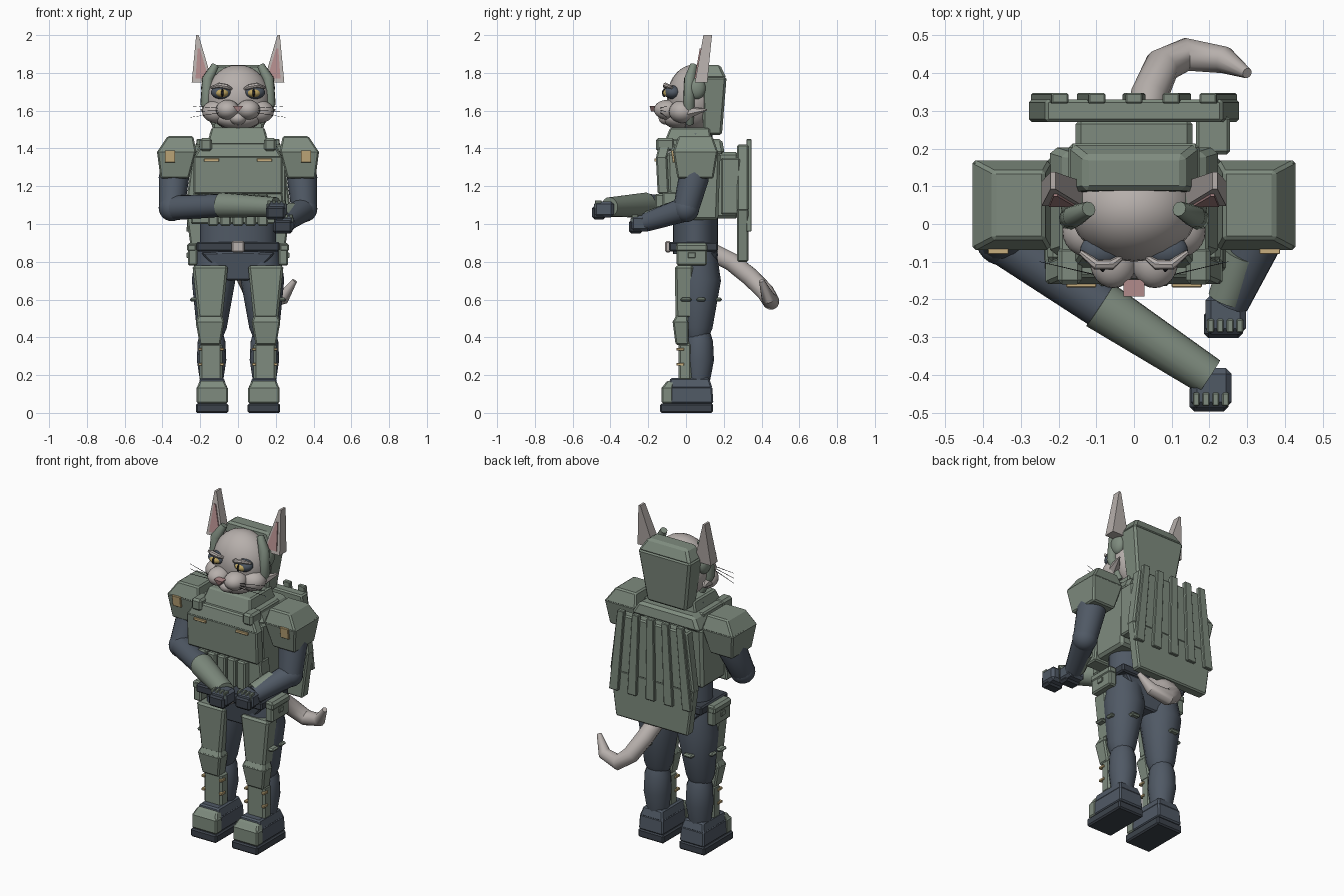
import bpy, bmesh, math
from mathutils import Vector

old = bpy.data.objects.get("Cube")
if old:
    bpy.data.objects.remove(old, do_unlink=True)


def material(name, red, green, blue):
    mat = bpy.data.materials.new(name)
    mat.diffuse_color = (red, green, blue, 1)
    mat.use_nodes = True
    shader = mat.node_tree.nodes["Principled BSDF"]
    shader.inputs["Base Color"].default_value = (red, green, blue, 1)
    return mat


GREEN = material("armor green", .21, .26, .21)
SUIT = material("suit slate", .08, .1, .13)
DARK = material("belt dark", .045, .055, .07)
FUR = material("fur grey", .47, .43, .41)
PINK = material("skin pink", .44, .26, .26)
TAN = material("patch tan", .58, .43, .21)
IRIS = material("iris gold", .52, .38, .12)
BLACK = material("black", .015, .015, .018)


def finish(name, shape, mat, both, smooth=False, bevel=0):
    """Turn a bmesh into one object, or into a mirrored left and right pair."""
    for sign, prefix in ((1, "left_"), (-1, "right_")) if both else ((1, ""),):
        part = shape.copy()
        bmesh.ops.scale(part, vec=(sign, 1, 1), verts=part.verts)
        bmesh.ops.recalc_face_normals(part, faces=part.faces)
        mesh = bpy.data.meshes.new(prefix + name)
        part.to_mesh(mesh)
        part.free()
        mesh.materials.append(mat)
        if smooth:
            mesh.shade_smooth()
            mesh.set_sharp_from_angle(angle=math.radians(40))
        ob = bpy.data.objects.new(prefix + name, mesh)
        bpy.context.collection.objects.link(ob)
        if bevel:
            mod = ob.modifiers.new("Bevel", "BEVEL")
            mod.width, mod.segments = bevel, 1
    shape.free()


def skin(rings):
    """Join successive rings of points and cap both ends."""
    shape = bmesh.new()
    loops = [[shape.verts.new(point) for point in ring] for ring in rings]
    for low, high in zip(loops, loops[1:]):
        for i in range(len(low)):
            shape.faces.new((low[i - 1], low[i], high[i], high[i - 1]))
    shape.faces.new(loops[0])
    shape.faces.new(loops[-1])
    return shape


def block(name, mat, at, size, top=(1, 1), lean=(0, 0), bevel=.008, both=False):
    """Box standing on its base centre; the top can be scaled and shifted."""
    x, y, z = at
    wide, deep, tall = (size[0] / 2, size[1] / 2, size[2])
    corners = ((-1, -1), (1, -1), (1, 1), (-1, 1))
    base = [(x + i * wide, y + j * deep, z) for i, j in corners]
    lid = [(x + lean[0] + i * wide * top[0], y + lean[1] + j * deep * top[1], z + tall)
           for i, j in corners]
    finish(name, skin([base, lid]), mat, both, bevel=bevel)


def sweep(name, mat, path, radii, sides=16, flat=1, both=False):
    """Round tube along a path, one radius per point; flat squashes its depth."""
    path = [Vector(point) for point in path]
    across = (path[1] - path[0]).orthogonal()
    rings = []
    for i, point in enumerate(path):
        along = (path[min(i + 1, len(path) - 1)] - path[max(i - 1, 0)]).normalized()
        across = (across - along * across.dot(along)).normalized()
        over = along.cross(across)
        ring = []
        for k in range(sides):
            turn = math.tau * k / sides
            offset = radii[i] * (math.cos(turn) * across + math.sin(turn) * over)
            offset.y *= flat
            ring.append(point + offset)
        rings.append(ring)
    finish(name, skin(rings), mat, both, smooth=True)


def ball(name, mat, at, radii, both=False):
    shape = bmesh.new()
    bmesh.ops.create_uvsphere(shape, u_segments=24, v_segments=14, radius=1)
    bmesh.ops.scale(shape, vec=radii, verts=shape.verts)
    bmesh.ops.translate(shape, vec=at, verts=shape.verts)
    finish(name, shape, mat, both, smooth=True)


# Hips, waist and belt
block("pelvis", SUIT, at=(0, .06, .7), size=(.12, .16, .15), top=(3.3, 1.4))
sweep("waist", SUIT, path=[(0, .05, .84), (0, .05, 1.1)], radii=[.2, .2], flat=.6, sides=24)
block("belt", DARK, at=(0, .04, .855), size=(.44, .26, .05))
block("belt_buckle", FUR, at=(0, -.095, .85), size=(.07, .03, .06))

# Torso armor
sweep("torso", SUIT, path=[(0, .05, 1), (0, .05, 1.48)], radii=[.2, .15], flat=.6, sides=24)
block("vest", GREEN, at=(0, .04, 1.02), size=(.46, .26, .36), top=(1, 1.1), bevel=.015)
block("vest_yoke", GREEN, at=(0, .06, 1.37), size=(.46, .29, .08), top=(.8, .9), bevel=.015)
block("chest_plate", GREEN, at=(0, -.12, 1.16), size=(.47, .06, .2), lean=(0, -.01))
block("chest_plate_top", GREEN, at=(0, -.13, 1.35), size=(.47, .06, .08), top=(.8, 1), lean=(0, .02))
block("lower_vest", GREEN, at=(0, -.08, 1), size=(.5, .09, .17), top=(.94, 1))
for i in range(-2, 3):
    block("magazine_pouch", GREEN, at=(i * .066, -.14, .99), size=(.056, .05, .17))
block("collar", GREEN, at=(0, .01, 1.42), size=(.33, .26, .09), top=(.85, .8), lean=(0, .01))
block("strap_block", GREEN, at=(.17, -.11, 1.385), size=(.065, .1, .07), bevel=.012, both=True)
block("strap", GREEN, at=(.17, .01, 1.41), size=(.055, .22, .04), both=True)
block("chest_tab", TAN, at=(.14, -.156, 1.33), size=(.08, .024, .016), bevel=.002, both=True)

# Back pack with a fan of ribs
block("pack", GREEN, at=(0, .2, 1.03), size=(.31, .16, .35), bevel=.015)
block("pack_side_pouch", GREEN, at=(.21, .235, 1.05), size=(.09, .1, .3))
block("pack_panel_lower", GREEN, at=(0, .3, .8), size=(.48, .06, .28), top=(1.16, 1))
block("pack_panel_upper", GREEN, at=(0, .3, 1.07), size=(.56, .06, .35), top=(.84, 1))
for i in range(-2, 3):
    block("pack_rib", GREEN, at=(i * .122, .333, .96), size=(.06, .028, .49),
          top=(.75, 1), lean=(i * -.024, 0), bevel=.004)

# Legs
sweep("thigh", SUIT, path=[(.12, .06, .86), (.13, .07, .7), (.14, .06, .45), (.14, .06, .4)],
      radii=[.1, .115, .08, .06], both=True)
sweep("calf", SUIT, path=[(.14, .07, .42), (.14, .07, .38), (.14, .07, .28), (.14, .065, .16)],
      radii=[.06, .073, .078, .06], both=True)
block("thigh_plate", GREEN, at=(.147, -.01, .5), size=(.13, .09, .28), top=(1.45, 1.1), bevel=.012, both=True)
block("knee_plate", GREEN, at=(.148, -.02, .36), size=(.11, .07, .13), top=(1.4, 1.2), lean=(0, -.01), both=True)
block("knee_lip", GREEN, at=(.148, -.03, .48), size=(.154, .084, .04), top=(.8, .7), lean=(0, .01), both=True)
block("shin_plate", GREEN, at=(.143, -.005, .17), size=(.12, .07, .2), bevel=.012, both=True)
for x in (.085, .2):
    for z in (.25, .33):
        block("shin_clip", TAN, at=(x, -.03, z), size=(.02, .04, .014), bevel=.002, both=True)
block("thigh_front_clip", GREEN, at=(.23, 0, .59), size=(.05, .06, .02), both=True)
block("thigh_side_clip", GREEN, at=(.235, .08, .59), size=(.03, .05, .02), both=True)
block("thigh_back_clip", GREEN, at=(.14, .165, .59), size=(.06, .05, .02), both=True)

# Boots
block("sole", DARK, at=(.137, .003, 0), size=(.172, .28, .05), both=True)
block("boot", SUIT, at=(.137, .02, .05), size=(.162, .25, .09), top=(.96, .95), both=True)
block("boot_cuff", SUIT, at=(.137, .02, .13), size=(.156, .24, .055), top=(.8, .85), both=True)
block("toe_plate", GREEN, at=(.137, -.1, .05), size=(.166, .06, .09), both=True)
block("toe_plate_top", GREEN, at=(.137, -.1, .13), size=(.164, .06, .04), top=(.8, .7), lean=(0, .02), both=True)

# Hip pouches
block("hip_pouch", GREEN, at=(.24, .03, .78), size=(.05, .16, .12), both=True)
block("hip_pouch_flap", GREEN, at=(.245, .03, .855), size=(.05, .166, .04), both=True)
block("hip_pouch_button", GREEN, at=(.26, .03, .82), size=(.024, .04, .03), bevel=.003, both=True)

# Shoulder pads
block("shoulder_pad", GREEN, at=(.335, .05, 1.24), size=(.15, .19, .15), top=(1.4, 1.26), lean=(-.01, 0), both=True)
block("shoulder_cap", GREEN, at=(.325, .05, 1.38), size=(.21, .24, .085), top=(.65, .75), lean=(-.02, 0), both=True)
block("shoulder_patch", TAN, at=(.36, -.06, 1.325), size=(.055, .02, .065), lean=(0, -.01), bevel=.002, both=True)

# Head and helmet
ball("skull", FUR, at=(0, .04, 1.665), radii=(.17, .14, .178))
ball("jaw", FUR, at=(0, -.03, 1.56), radii=(.12, .09, .06))
ball("chin", FUR, at=(0, -.1, 1.56), radii=(.045, .045, .035))
ball("cheek", FUR, at=(.115, -.02, 1.595), radii=(.075, .07, .06), both=True)
sweep("cheek_tuft", FUR, path=[(.15, .01, 1.59), (.195, .11, 1.605)], radii=[.035, .004], sides=6, both=True)
block("helmet_back", GREEN, at=(0, .14, 1.47), size=(.26, .1, .31), top=(1.35, 1.3), lean=(0, .01), bevel=.012)
block("helmet_crown", GREEN, at=(0, .15, 1.77), size=(.35, .13, .073), top=(.75, .7), lean=(0, -.015), bevel=.012)
sweep("helmet_band", GREEN, path=[(.12, .04, 1.84), (.16, .02, 1.77), (.17, .015, 1.64), (.12, .02, 1.53)],
      radii=[.02, .03, .03, .02], sides=10, both=True)
ball("ear_cup", GREEN, at=(.16, .055, 1.72), radii=(.035, .05, .06), both=True)
block("ear", FUR, at=(.19, .08, 1.75), size=(.11, .065, .25), top=(.12, .7), lean=(.025, .035), bevel=0, both=True)
block("inner_ear", PINK, at=(.19, .055, 1.77), size=(.07, .02, .16), top=(.15, 1), lean=(.018, .028),
      bevel=0, both=True)

# Face
ball("eye_rim", SUIT, at=(.087, -.07, 1.697), radii=(.056, .044, .036), both=True)
ball("iris", IRIS, at=(.085, -.09, 1.694), radii=(.037, .032, .024), both=True)
ball("pupil", BLACK, at=(.083, -.115, 1.694), radii=(.007, .012, .021), both=True)
sweep("brow", FUR, path=[(.035, -.09, 1.715), (.06, -.108, 1.727), (.1, -.108, 1.735), (.142, -.075, 1.722)],
      radii=[.008, .014, .014, .007], sides=8, both=True)
ball("muzzle", FUR, at=(.055, -.1, 1.605), radii=(.062, .07, .052), both=True)
block("nose", PINK, at=(0, -.17, 1.595), size=(.008, .03, .03), top=(7, 1.5), bevel=0)
for drop in (-.04, -.01, .02):
    sweep("whisker", BLACK, path=[(.08, -.14, 1.605 + drop / 3), (.25, -.1, 1.605 + drop)],
          radii=[.002, .001], sides=4, both=True)

# Arms: the right one reaches across the body, the left one bends forward
shoulder, sleeve = (.32, .06, 1.38), (.34, .04, 1.24)
left_elbow, right_elbow = (.35, 0, 1.08), (-.35, -.04, 1.085)
sweep("left_upper_arm", SUIT, path=[shoulder, sleeve, left_elbow], radii=[.075, .08, .068])
sweep("right_upper_arm", SUIT, path=[(-x, y, z) for x, y, z in (shoulder, sleeve)] + [right_elbow],
      radii=[.075, .08, .068])
ball("left_elbow", SUIT, at=left_elbow, radii=(.07, .07, .07))
ball("right_elbow", SUIT, at=right_elbow, radii=(.07, .07, .07))
sweep("left_forearm", SUIT, path=[left_elbow, (.255, -.21, 1.01)], radii=[.066, .05])
sweep("left_arm_guard", GREEN, path=[(.29, -.08, 1.06), (.245, -.2, 1.02)], radii=[.055, .05])
sweep("right_forearm", SUIT, path=[right_elbow, (-.06, -.235, 1.1)], radii=[.066, .06])
sweep("right_arm_guard", GREEN, path=[(-.09, -.215, 1.1), (.2, -.405, 1.09)], radii=[.067, .052])

# Gloved hands with knuckle plates
for side, x, y, z in (("right", .205, -.435, 1.025), ("left", .243, -.24, .95)):
    block(side + "_hand", SUIT, at=(x, y, z + .01), size=(.107, .105, .085), bevel=.015)
    block(side + "_fingers", DARK, at=(x - .006, y - .026, z), size=(.103, .073, .07), bevel=.012)
    for i in range(4):
        block(side + "_knuckle", GREEN, at=(x - .04 + i * .026, y - .03, z + .06),
              size=(.018, .035, .04), bevel=.003)

# Tail
sweep("tail", FUR, path=[(0, .14, .85), (.02, .24, .8), (.04, .34, .72), (.075, .42, .64), (.14, .45, .59),
                         (.24, .435, .61), (.3, .4, .7)],
      radii=[.05, .05, .05, .048, .045, .036, .014], sides=12)
